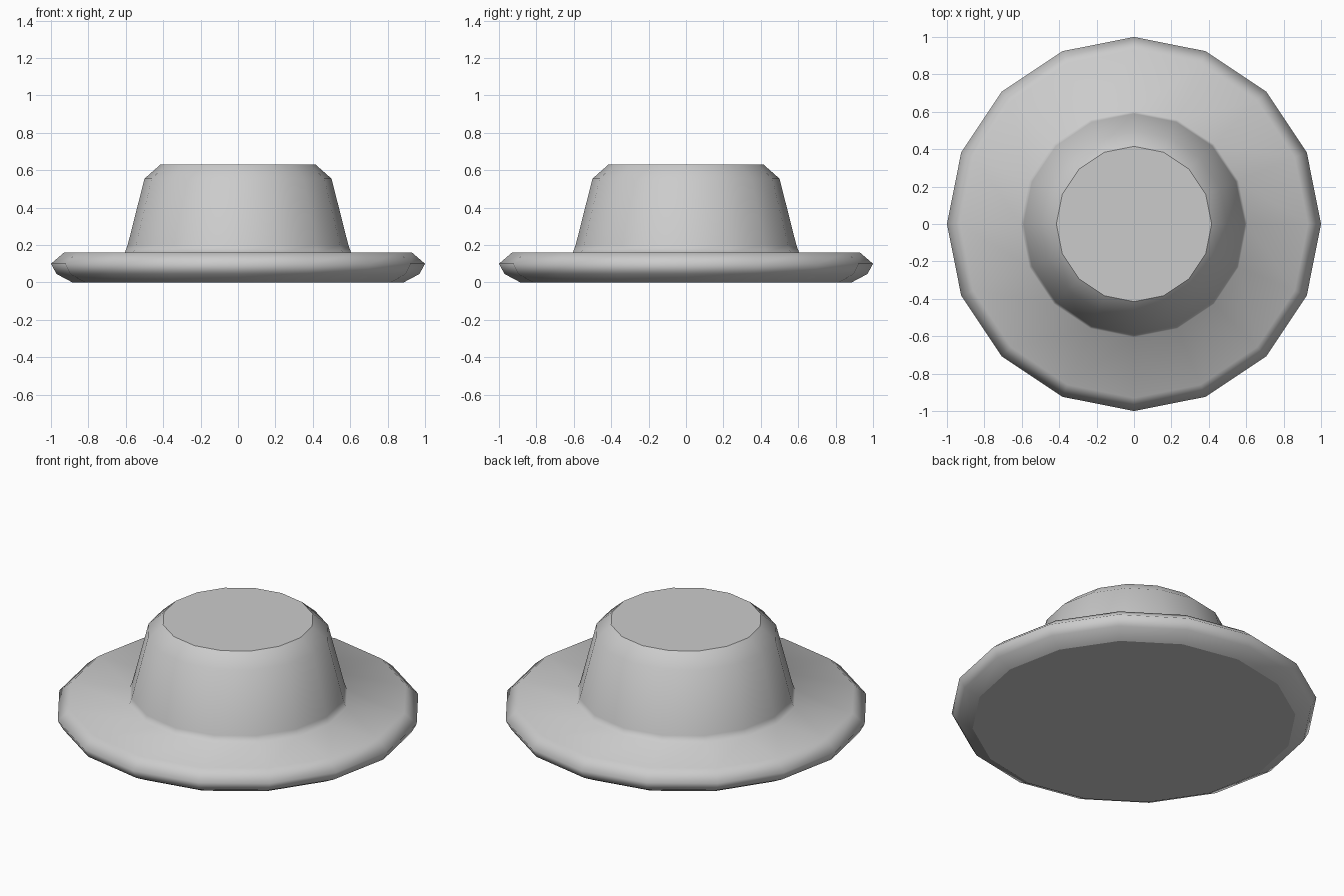
import bpy, bmesh, math

cube = bpy.data.objects.get("Cube")
if cube:
    bpy.data.objects.remove(cube, do_unlink=True)

SIDES = 16

# One plain grey material
grey = bpy.data.materials.new("light_grey")
grey.use_nodes = True
colour = (0.6, 0.6, 0.6, 1)
grey.diffuse_color = colour
grey.node_tree.nodes["Principled BSDF"].inputs["Base Color"].default_value = colour


def lathe(name, profile):
    """Turn a (radius, height) profile round z, capped flat at both ends."""
    bm = bmesh.new()
    rings = []
    for r, z in profile:
        angles = [2 * math.pi * i / SIDES for i in range(SIDES)]
        rings.append([bm.verts.new((r * math.cos(a), r * math.sin(a), z)) for a in angles])
    for low, high in zip(rings, rings[1:]):
        for i in range(SIDES):
            j = (i + 1) % SIDES
            bm.faces.new((low[i], low[j], high[j], high[i])).smooth = True
    # Flat caps with sharp borders
    for cap in (bm.faces.new(rings[0][::-1]), bm.faces.new(rings[-1])):
        cap.smooth = False
        for edge in cap.edges:
            edge.smooth = False
    mesh = bpy.data.meshes.new(name)
    bm.to_mesh(mesh)
    bm.free()
    mesh.materials.append(grey)
    obj = bpy.data.objects.new(name, mesh)
    bpy.context.collection.objects.link(obj)
    return obj


# Rounded brim flowing into a tapered crown with a bevelled top
brim = [(0.885, 0), (0.97, 0.045), (1.0, 0.1), (0.93, 0.16)]
crown = [(0.605, 0.16), (0.59, 0.2), (0.5, 0.555), (0.415, 0.63)]
lathe("brimmed_cap", brim + crown)
